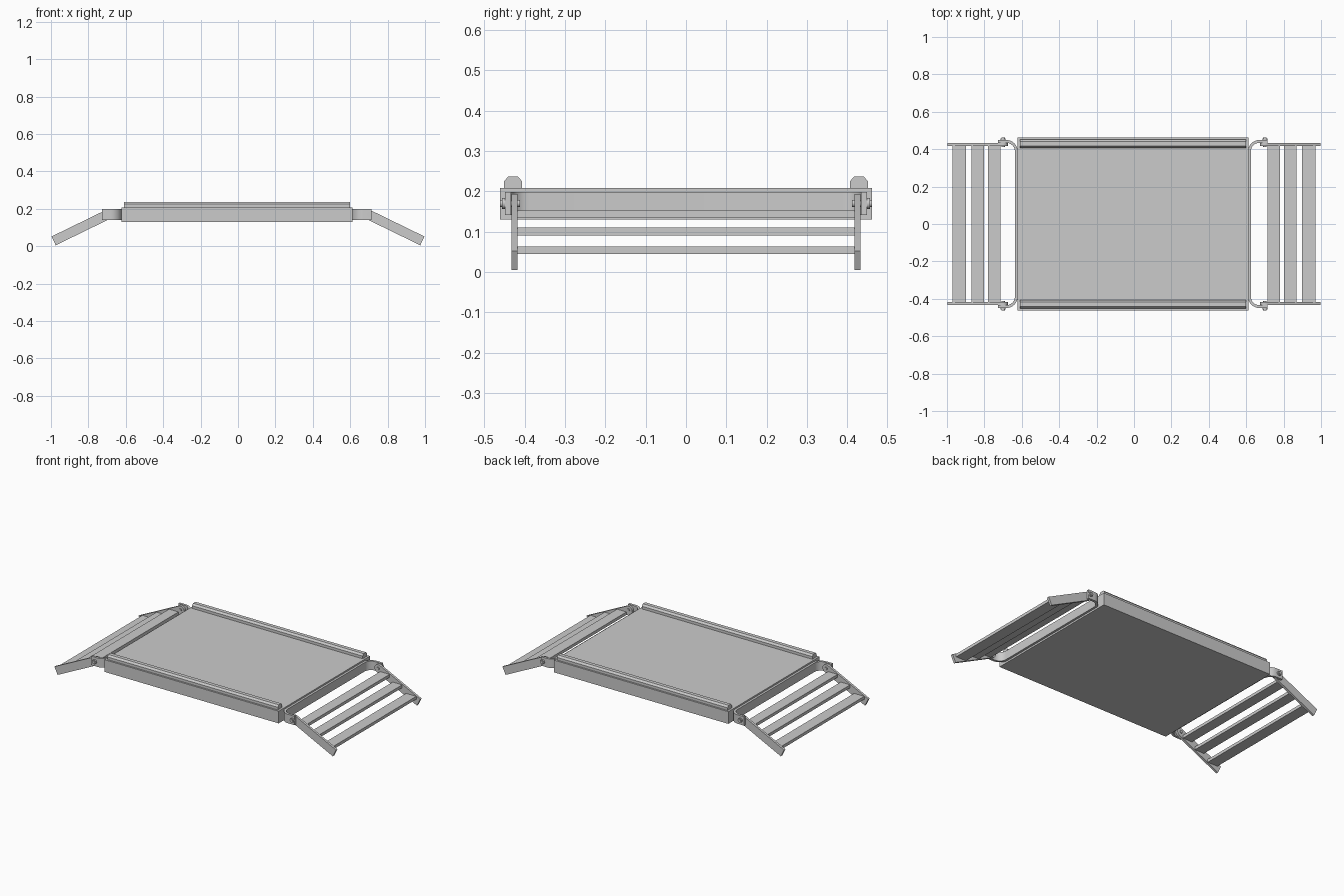
import bpy, bmesh
from math import sin, cos, pi, radians
from mathutils import Vector

if "Cube" in bpy.data.objects:
    bpy.data.objects.remove(bpy.data.objects["Cube"])

OFF = -0.006                      # deck is very slightly off centre
PIVOT_X, PIVOT_Z = 0.70, 0.17
TILT = radians(26)


def add(name, bm, smooth=False):
    bmesh.ops.recalc_face_normals(bm, faces=bm.faces)
    me = bpy.data.meshes.new(name)
    bm.to_mesh(me)
    bm.free()
    ob = bpy.data.objects.new(name, me)
    bpy.context.collection.objects.link(ob)
    if smooth:
        bpy.ops.object.select_all(action='DESELECT')
        ob.select_set(True)
        bpy.context.view_layer.objects.active = ob
        bpy.ops.object.shade_smooth_by_angle(angle=radians(35))
    return ob


def prism(name, pts, vec, smooth=False):
    """Extrude a closed 3D outline along a vector."""
    bm = bmesh.new()
    face = bm.faces.new([bm.verts.new(p) for p in pts])
    res = bmesh.ops.extrude_face_region(bm, geom=[face], use_keep_orig=True)
    verts = [v for v in res['geom'] if isinstance(v, bmesh.types.BMVert)]
    bmesh.ops.translate(bm, verts=verts, vec=Vector(vec))
    return add(name, bm, smooth)


def box(name, x0, x1, y0, y1, z0, z1):
    return prism(name, [(x0, y0, z0), (x1, y0, z0), (x1, y1, z0), (x0, y1, z0)], (0, 0, z1 - z0))


def arc(cx, cy, r, a0, a1, n):
    return [(cx + r * cos(a0 + (a1 - a0) * i / n), cy + r * sin(a0 + (a1 - a0) * i / n))
            for i in range(n + 1)]


# Deck
box("deck", OFF - 0.617, OFF + 0.617, -0.462, 0.462, 0.13, 0.208)

# Chamfered wheel guide rails along both long edges
for s, side in ((-1, "front"), (1, "back")):
    prof = [(0.407, 0.207), (0.451, 0.207), (0.451, 0.225), (0.441, 0.237),
            (0.417, 0.237), (0.407, 0.225)]
    prism(side + "_rail", [(OFF - 0.604, s * y, z) for y, z in prof], (1.208, 0, 0))

for d, end in ((-1, "left"), (1, "right")):
    # Bent strip bracket on the end of the deck
    xa, xb, y_out, t, r = 0.616, 0.72, 0.449, 0.015, 0.06
    cx, cy = xa + r, y_out - r
    outer = [(xb, -y_out)] + arc(cx, -cy, r, 1.5 * pi, pi, 8) \
        + arc(cx, cy, r, pi, 0.5 * pi, 8) + [(xb, y_out)]
    inner = [(xb, -y_out + t)] + arc(cx, -cy, r - t, 1.5 * pi, pi, 8) \
        + arc(cx, cy, r - t, pi, 0.5 * pi, 8) + [(xb, y_out - t)]
    prism(end + "_bracket", [(d * x + OFF, y, 0.141) for x, y in outer + inner[::-1]],
          (0, 0, 0.057), True)

    # Ramp side plates with a rounded pivot end
    h, length = 0.026, 0.318
    plate = arc(0, 0, h, 0.5 * pi, 1.5 * pi, 8) + [(length, -h), (length, h)]
    plate = [(u * cos(TILT) + w * sin(TILT), -u * sin(TILT) + w * cos(TILT)) for u, w in plate]
    for s, side in ((-1, "front"), (1, "back")):
        prism(f"{end}_{side}_ramp_plate",
              [(d * (PIVOT_X + x), s * 0.418, PIVOT_Z - 0.002 + z) for x, z in plate],
              (0, s * 0.015, 0), True)
        # Pivot bolt and its wider head
        for nm, y0, y1, rad in (("bolt", 0.412, 0.462, 0.009), ("bolt_head", 0.447, 0.457, 0.014)):
            prism(f"{end}_{side}_{nm}",
                  [(d * PIVOT_X + x, s * y0, PIVOT_Z + z)
                   for x, z in arc(0, 0, rad, 0, 2 * pi, 16)[:-1]],
                  (0, s * (y1 - y0), 0), True)

    # Three level slats stepping down the ramp
    for i, (x0, x1, z) in enumerate(((0.714, 0.781, 0.153), (0.803, 0.87, 0.110),
                                     (0.898, 0.97, 0.063))):
        a, b = sorted((d * x0, d * x1))
        box(f"{end}_slat_{i + 1}", a, b, -0.42, 0.42, z - 0.019, z)
